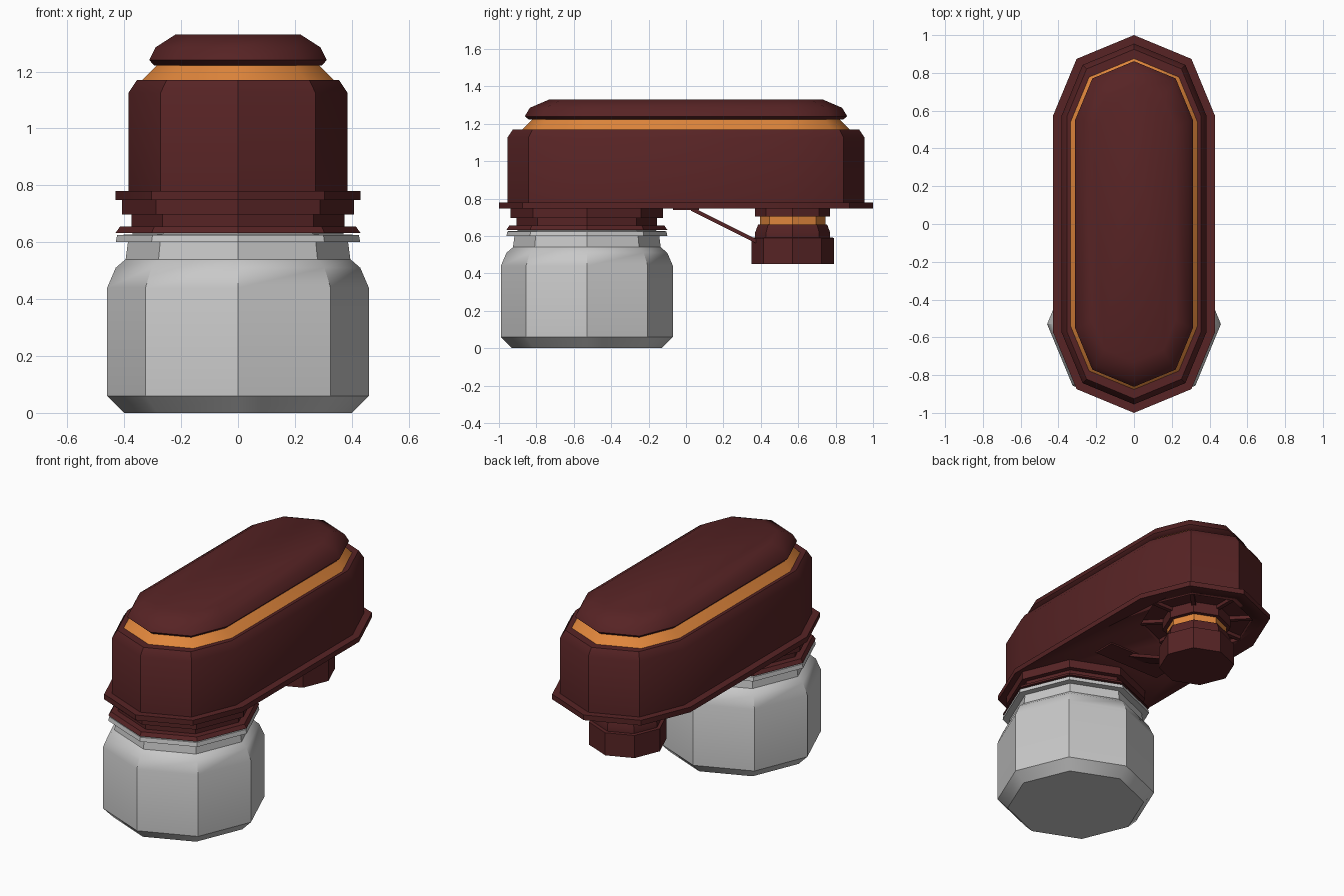
import bpy, bmesh, math
from mathutils import Matrix, Vector

if "Cube" in bpy.data.objects:
    bpy.data.objects.remove(bpy.data.objects["Cube"])


def material(name, rgb):
    m = bpy.data.materials.new(name)
    m.diffuse_color = (*rgb, 1)
    m.use_nodes = True
    m.node_tree.nodes["Principled BSDF"].inputs["Base Color"].default_value = m.diffuse_color
    return m


MAROON = material("dark maroon", (0.095, 0.017, 0.018))
ORANGE = material("orange", (0.75, 0.24, 0.045))
GREY = material("light grey", (0.58, 0.58, 0.58))


def finish(name, bm, mat, angle=35):
    bmesh.ops.recalc_face_normals(bm, faces=bm.faces)
    me = bpy.data.meshes.new(name)
    bm.to_mesh(me)
    bm.free()
    me.materials.append(mat)
    ob = bpy.data.objects.new(name, me)
    bpy.context.collection.objects.link(ob)
    bpy.ops.object.select_all(action='DESELECT')
    ob.select_set(True)
    bpy.context.view_layer.objects.active = ob
    bpy.ops.object.shade_smooth_by_angle(angle=math.radians(angle))
    return ob


def outline(r, c, y0):
    """Eight-sided ring, stretched along y into a capsule when c > 0."""
    pts = []
    for i in range(8):
        a = i * math.pi / 4
        x, y = r * math.cos(a), r * math.sin(a)
        if c and i % 4 == 0:
            first = c if i == 0 else -c
            pts += [(x, y0 - first), (x, y0 + first)]
        else:
            pts.append((x, y0 + y + (c if y > 0 else -c)))
    return pts


def lofted(name, profile, mat, y0=0, c=0, angle=35):
    """Stack outlines; profile entries are (radius, z) or (radius, z, c)."""
    bm = bmesh.new()
    rings = []
    for p in profile:
        cc = p[2] if len(p) > 2 else c
        rings.append([bm.verts.new((x, y, p[1])) for x, y in outline(p[0], cc, y0)])
    n = len(rings[0])
    for lo, hi in zip(rings, rings[1:]):
        for i in range(n):
            j = (i + 1) % n
            bm.faces.new((lo[i], lo[j], hi[j], hi[i]))
    bm.faces.new(rings[0][::-1])
    bm.faces.new(rings[-1])
    return finish(name, bm, mat, angle)


def box(name, size, matrix, mat):
    bm = bmesh.new()
    bmesh.ops.create_cube(bm, size=1, matrix=matrix @ Matrix.Diagonal((*size, 1)))
    return finish(name, bm, mat)


JAR_Y, NOZZLE_Y = -0.53, 0.57

# Jar with rounded shoulder and lip
lofted("jar", [(0.40, 0), (0.46, 0.06), (0.46, 0.44), (0.43, 0.51), (0.395, 0.54),
               (0.387, 0.60), (0.43, 0.60), (0.425, 0.625), (0.37, 0.628), (0.37, 0.635)],
       GREY, JAR_Y)

# Screw collar above the jar
lofted("jar_collar", [(0.43, 0.633), (0.415, 0.655), (0.375, 0.656), (0.375, 0.697),
                      (0.408, 0.697), (0.408, 0.752)], MAROON, JAR_Y)

# Capsule-shaped body, with its bottom rim
lofted("body", [(0.385, 0.775), (0.385, 1.125), (0.355, 1.17)], MAROON, c=0.57)
rim = lofted("body_rim", [(0.43, 0.748), (0.43, 0.78)], MAROON, c=0.57)

# Recess in the rim round the nozzle
cutter = lofted("recess_cutter", [(0.33, 0.70), (0.33, 0.772)], MAROON, NOZZLE_Y)
cutter.hide_render = True
cutter.hide_viewport = True
mod = rim.modifiers.new("recess", 'BOOLEAN')
mod.operation = 'DIFFERENCE'
mod.solver = 'EXACT'
mod.object = cutter

# Radial ribs inside the recess
for i in range(8):
    m = (Matrix.Translation((0, NOZZLE_Y, 0.762)) @ Matrix.Rotation(i * math.pi / 4, 4, 'Z')
         @ Matrix.Translation((0.255, 0, 0)))
    box(f"recess_rib_{i + 1}", (0.15, 0.025, 0.024), m, MAROON)

# Orange band and domed cap on top
lofted("orange_band", [(0.338, 1.168), (0.28, 1.226)], ORANGE, c=0.54)
lofted("top_cap", [(0.295, 1.222, 0.545), (0.312, 1.24, 0.55), (0.29, 1.285, 0.545),
                   (0.22, 1.33, 0.51)], MAROON, angle=50)

# Small nozzle under the back end
lofted("nozzle_collar", [(0.20, 0.705), (0.20, 0.776)], MAROON, NOZZLE_Y)
lofted("nozzle_band", [(0.175, 0.655), (0.175, 0.71)], ORANGE, NOZZLE_Y)
lofted("nozzle_cup", [(0.22, 0.45), (0.22, 0.59), (0.20, 0.592), (0.20, 0.62), (0.185, 0.66)],
       MAROON, NOZZLE_Y)

# Mounting plate and sloping strut between body and nozzle
box("strut_plate", (0.46, 0.14, 0.012), Matrix.Translation((0, 0, 0.745)), MAROON)
a, b = Vector((0, 0.03, 0.745)), Vector((0, 0.40, 0.56))
slope = math.atan2(b.z - a.z, b.y - a.y)
box("strut", (0.12, (b - a).length, 0.02),
    Matrix.Translation((a + b) / 2) @ Matrix.Rotation(slope, 4, 'X'), MAROON)
